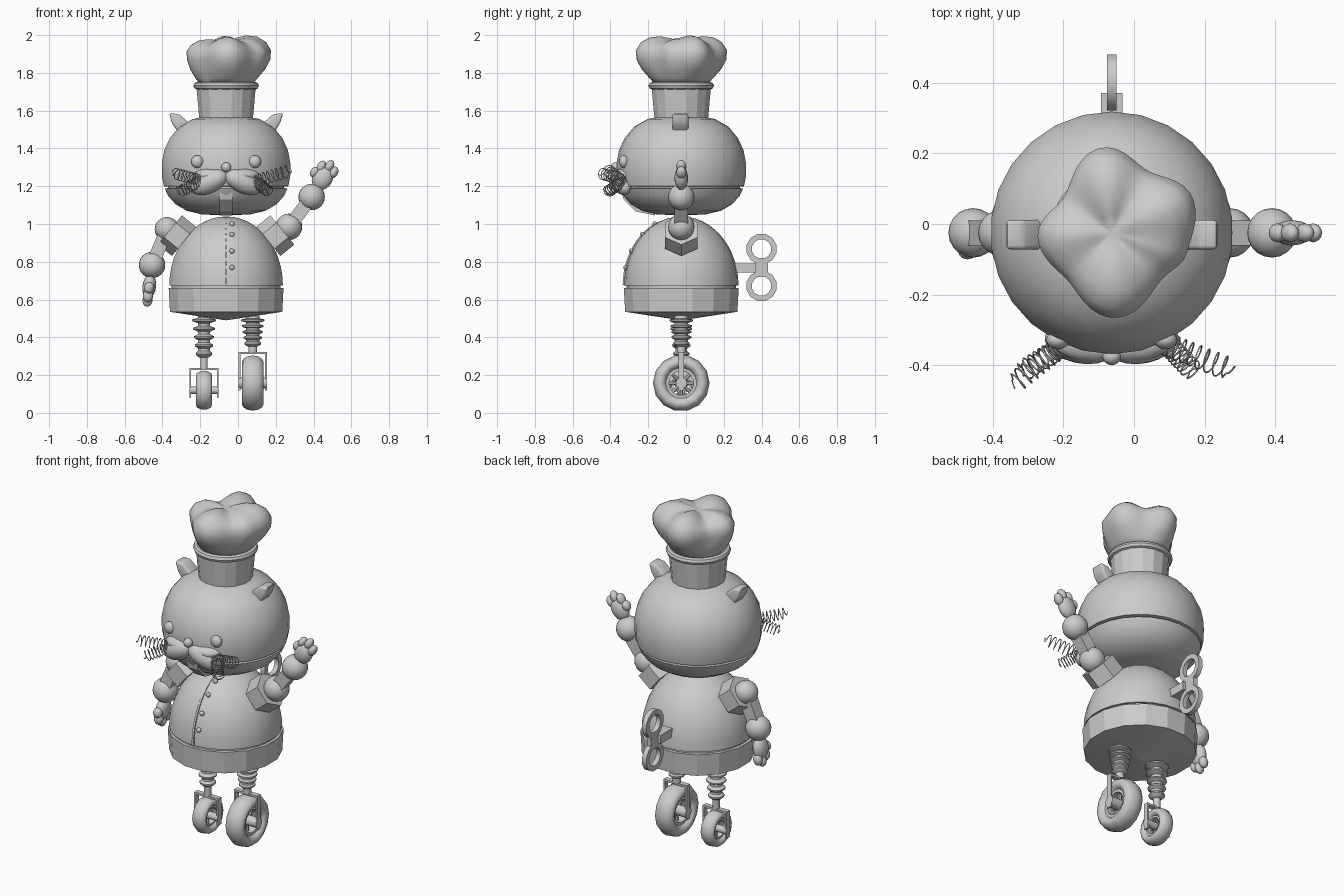
import bpy, bmesh, math
from mathutils import Vector, Matrix

if "Cube" in bpy.data.objects:
    bpy.data.objects.remove(bpy.data.objects["Cube"])

CX, CY = -0.063, -0.025
ROT_X = Matrix.Rotation(math.pi / 2, 4, 'Y')


def finish(name, bm, angle=35):
    bmesh.ops.remove_doubles(bm, verts=bm.verts, dist=1e-5)
    bmesh.ops.recalc_face_normals(bm, faces=bm.faces)
    me = bpy.data.meshes.new(name)
    bm.to_mesh(me)
    bm.free()
    ob = bpy.data.objects.new(name, me)
    bpy.context.collection.objects.link(ob)
    if angle:
        bpy.ops.object.select_all(action='DESELECT')
        ob.select_set(True)
        bpy.context.view_layer.objects.active = ob
        bpy.ops.object.shade_smooth_by_angle(angle=math.radians(angle))
    return ob


def lathe(name, prof, segs, mat, angle=35, closed=False, lobes=None):
    """Revolve (radius, height) points; lobes(theta, i) can scale each ring."""
    bm = bmesh.new()
    rings = []
    for i, (r, h) in enumerate(prof):
        ring = []
        for k in range(segs):
            t = 2 * math.pi * (k + 0.5) / segs
            s, dz = lobes(t, i) if lobes else (1, 0)
            ring.append(bm.verts.new(mat @ Vector((r * s * math.cos(t), r * s * math.sin(t), h + dz))))
        rings.append(ring)
    n = len(rings)
    for i in range(n if closed else n - 1):
        a, b = rings[i], rings[(i + 1) % n]
        for k in range(segs):
            j = (k + 1) % segs
            bm.faces.new((a[k], a[j], b[j], b[k]))
    return finish(name, bm, angle)


def ball(name, loc, radii, rot=Matrix(), segs=20):
    bm = bmesh.new()
    add_ball(bm, Matrix.Translation(loc) @ rot @ Matrix.Diagonal((*radii, 1)), segs)
    return finish(name, bm)


def add_ball(bm, mat, segs=16):
    bmesh.ops.create_uvsphere(bm, u_segments=segs, v_segments=segs // 2 + 2, radius=1, matrix=mat)


def prism(name, pts, half, bevel=0):
    """Extrude a closed loop; pts are 3D, half is the half-extrusion vector."""
    bm = bmesh.new()
    h = Vector(half)
    a = [bm.verts.new(Vector(p) - h) for p in pts]
    b = [bm.verts.new(Vector(p) + h) for p in pts]
    bm.faces.new(a)
    bm.faces.new(b[::-1])
    for i in range(len(a)):
        j = (i + 1) % len(a)
        bm.faces.new((a[i], a[j], b[j], b[i]))
    if bevel:
        bmesh.ops.bevel(bm, geom=bm.edges[:], offset=bevel, segments=3, affect='EDGES', profile=0.5)
    return finish(name, bm, 35 if bevel else 0)


def box(name, lo, hi):
    (x0, y0, z0), (x1, y1, z1) = lo, hi
    xm = (x0 + x1) / 2
    return prism(name, [(xm, y0, z0), (xm, y1, z0), (xm, y1, z1), (xm, y0, z1)], ((x1 - x0) / 2, 0, 0))


def rod(name, p, q, r, segs):
    p, q = Vector(p), Vector(q)
    d = q - p
    mat = Matrix.Translation(p) @ d.to_track_quat('Z', 'Y').to_matrix().to_4x4()
    return lathe(name, [(0, 0), (r, 0), (r, d.length), (0, d.length)], segs, mat, 0 if segs < 8 else 35)


def at(z=0, x=CX, y=CY):
    return Matrix.Translation((x, y, z))


# Head: upper shell, groove and jaw
lathe("head", [(0, 1.577), (.1, 1.572), (.18, 1.555), (.25, 1.515), (.3, 1.455), (.33, 1.39), (.343, 1.32),
               (.342, 1.25), (.332, 1.2), (.31, 1.198), (.31, 1.19), (.327, 1.188), (.31, 1.15), (.27, 1.105),
               (.21, 1.07), (.13, 1.051), (0, 1.045)], 26, at())
prism("chin_tuft", [(CX, -.345, 1.19), (CX, -.33, 1.13), (CX, -.265, 1.066), (CX, -.165, 1.046),
                    (CX, -.165, 1.19)], (.034, 0, 0))

# Face: eyes, muzzle, nose, ears
ball("nose", (CX, -.375, 1.30), (.026, .024, .026))
for s, side in ((-1, "left"), (1, "right")):
    ball(side + "_eye", (CX + s * .152, -.328, 1.33), (.033, .026, .034))
    ball(side + "_muzzle", (CX + s * .09, -.338, 1.222), (.108, .056, .058),
         Matrix.Rotation(-s * math.radians(12), 4, 'Z').inverted() @ Matrix.Rotation(s * math.radians(24), 4, 'Y'))
    ball(side + "_muzzle_top", (CX + s * .09, -.335, 1.258), (.085, .05, .035),
         Matrix.Rotation(s * math.radians(12), 4, 'Z'))
    prism(side + "_ear", [(CX + s * x, CY - .005, z) for x, z in
                          ((.302, 1.586), (.25, 1.582), (.19, 1.53), (.2, 1.48), (.255, 1.488), (.285, 1.53))],
          (0, .042, 0), .012)


# Whisker springs
def spring(name, a, b, r, turns=9):
    a, b = Vector(a), Vector(b)
    q = (b - a).to_track_quat('Z', 'Y')
    cu = bpy.data.curves.new(name, 'CURVE')
    cu.dimensions = '3D'
    cu.bevel_depth, cu.bevel_resolution = .0025, 0
    n = turns * 12
    sp = cu.splines.new('POLY')
    sp.points.add(n)
    for i in range(n + 1):
        t, f = 2 * math.pi * i / 12, i / n
        rr = r * (1 if f < .94 else .4)
        p = a + (b - a) * f ** 1.3 + q @ Vector((rr * math.cos(t), rr * math.sin(t), 0))
        sp.points[i].co = (*p, 1)
    ob = bpy.data.objects.new(name, cu)
    bpy.context.collection.objects.link(ob)


spring("left_whisker_upper", (-.21, -.35, 1.235), (-.345, -.455, 1.27), .03)
spring("left_whisker_lower", (-.21, -.35, 1.22), (-.32, -.42, 1.165), .03)
spring("right_whisker_upper", (.09, -.34, 1.225), (.28, -.415, 1.285), .033)
spring("right_whisker_lower", (.1, -.345, 1.22), (.17, -.42, 1.165), .03)

# Cook's hat: band, roll and lobed puff
lathe("hat_band", [(0, 1.56), (.145, 1.56), (.16, 1.725), (0, 1.725)], 16, at(), 0)
lathe("hat_roll", [(.155 + .02 * math.cos(t * math.pi / 4), 1.732 + .02 * math.sin(t * math.pi / 4))
                   for t in range(8)], 24, at(), closed=True)
LOBES = [(24, .252), (60, .205), (95, .245), (145, .17), (183, .212), (225, .185),
         (273, .243), (318, .195), (345, .222), (384, .252)]


def puff(t, i):
    d = math.degrees(t)
    d = d + 360 if d < 24 else d
    for (a, ra), (b, rb) in zip(LOBES, LOBES[1:]):
        if a <= d <= b:
            f = (1 - math.cos(math.pi * (d - a) / (b - a))) / 2
            v = (ra + (rb - ra) * f) / .215
    w = (0, 0, .3, .7, 1, 1, 1, 1, .9, .6, 0)[i]
    lift = (0, 0, 0, 0, 0, .03, .08, .1, .09, .05, 0)[i]
    return 1 + (v - 1) * w, (v - 1.17) * lift * 1.2


lathe("hat_puff", [(0, 1.74), (.14, 1.74), (.165, 1.775), (.193, 1.82), (.21, 1.87), (.213, 1.92), (.19, 1.965),
                   (.15, 1.992), (.1, 1.998), (.05, 1.985), (0, 1.96)], 60, at(), 60, lobes=puff)

# Body: dome, skirt, coat edge and buttons
BR, BZ, BH = .303, .675, .365
lathe("body", [(0, .65), (.29, .65), (.29, BZ)] +
      [(BR * math.cos(a * math.pi / 24), BZ + BH * math.sin(a * math.pi / 24)) for a in range(13)], 26, at())
lathe("skirt", [(0, .662), (.31, .662), (.303, .535), (0, .49)], 16, at(), 0)


def on_dome(z, out=0.0):
    return CY - BR * math.sqrt(max(0, 1 - ((z - BZ) / BH) ** 2)) - out


zs = [.678 + .355 * i / 12 for i in range(13)]
prism("coat_edge", [(CX, on_dome(z, .007), z) for z in zs] + [(CX, on_dome(z, -.01), z) for z in zs[::-1]],
      (.006, 0, 0))
for z in (.77, .857, .945, 1.0):
    ball("button", (-.032, on_dome(z, .002), z), (.014, .012, .014), segs=10)


# Arms: hexagonal socket, two balls, square bar, hand
def arm(side, nut, axis, elbow, wrist, r1, r2, hand_dir, wide):
    n, a = Vector(nut), Vector(axis).normalized()
    elbow, wrist = Vector(elbow), Vector(wrist)
    m = Matrix.Translation(n) @ a.to_track_quat('Z', 'X').to_matrix().to_4x4() @ Matrix.Rotation(math.pi / 6, 4, 'Z')
    lathe(side + "_shoulder_socket", [(0, -.05), (.1, -.05), (.1, .045), (0, .045)], 6, m, 0)
    ball(side + "_elbow", elbow, (r1,) * 3)
    ball(side + "_wrist", wrist, (r2,) * 3)
    rod(side + "_forearm", elbow, wrist, .05, 4)
    d, w = Vector(hand_dir).normalized(), Vector(wide).normalized()
    basis = Matrix((w, d.cross(w), d)).transposed().to_4x4()
    bm = bmesh.new()
    add_ball(bm, Matrix.Translation(wrist + d * .115) @ basis @ Matrix.Diagonal((.054, .036, .065, 1)))
    for off, out, ln in ((-.036, .165, .034), (0, .187, .036), (.036, .17, .034), (-.052, .122, .03)):
        add_ball(bm, Matrix.Translation(wrist + d * out + w * off) @ basis @ Matrix.Diagonal((.023, .027, ln, 1)), 12)
    finish(side + "_hand", bm)


arm("left", (-.325, CY, .94), (-.76, 0, .62), (-.376, CY, .972), (-.455, CY, .783), .065, .07,
    (-.13, 0, -1), (0, 1, 0))
arm("right", (.2, CY, .94), (.76, 0, .62), (.27, CY, .985), (.39, CY, 1.143), .07, .07,
    (.5, 0, .87), (.87, 0, -.5))

# Wind-up key on the back
box("key_shaft", (CX - .03, .24, .742), (CX + .03, .37, .792))
box("key_bar", (CX - .014, .365, .72), (CX + .014, .435, .82))
for z in (.672, .868):
    lathe("key_ring", [(.082, -.014), (.082, .014), (.052, .014), (.052, -.014)], 12,
          at(z, CX, .4) @ ROT_X, closed=True)


# Legs: bellows, fork and spoked wheel
def leg(side, x, R, half, z, fork_half, fork_top, rod_r):
    prof = [(0, .53), (rod_r + .01, .53)]
    ridge = (.515 - fork_top) * .16
    for i in range(5):
        zc = .5 - i * ridge - .01
        r = .064 - .005 * i
        prof += [(rod_r + .012, zc + ridge * .35), (r, zc + .004), (r, zc - .004), (rod_r + .012, zc - ridge * .35)]
    prof += [(rod_r, prof[-1][1] - .005), (rod_r, fork_top - .005), (0, fork_top - .005)]
    lathe(side + "_bellows", prof, 16, at(0, x))
    box(side + "_fork_top", (x - fork_half, CY - .015, fork_top - .012), (x + fork_half, CY + .015, fork_top))
    for s in (-1, 1):
        xc = x + s * (fork_half - .005)
        box(side + "_fork_arm", (xc - .005, CY - .015, z - .04), (xc + .005, CY + .015, fork_top))
    m = at(z, x) @ ROT_X
    tube = R * .25
    lathe(side + "_tyre", [(R - tube + tube * math.cos(a * math.pi / 6), half * math.sin(a * math.pi / 6))
                           for a in range(12)], 14, m, 50, closed=True)
    r0 = R * .54
    lathe(side + "_rim", [(r0, -half * .6), (r0, half * .6), (r0 * .8, half * .6), (r0 * .8, -half * .6)],
          20, m, closed=True)
    rod(side + "_hub", (x - fork_half, CY, z), (x + fork_half, CY, z), R * .2, 12)
    for k in range(8):
        t = k * math.pi / 4
        rod(side + "_spoke", (x, CY, z), (x, CY + r0 * .9 * math.cos(t), z + r0 * .9 * math.sin(t)), R * .06, 6)


leg("left", -.18, .106, .043, .12, .078, .238, .02)
leg("right", .078, .15, .058, .158, .076, .323, .024)
